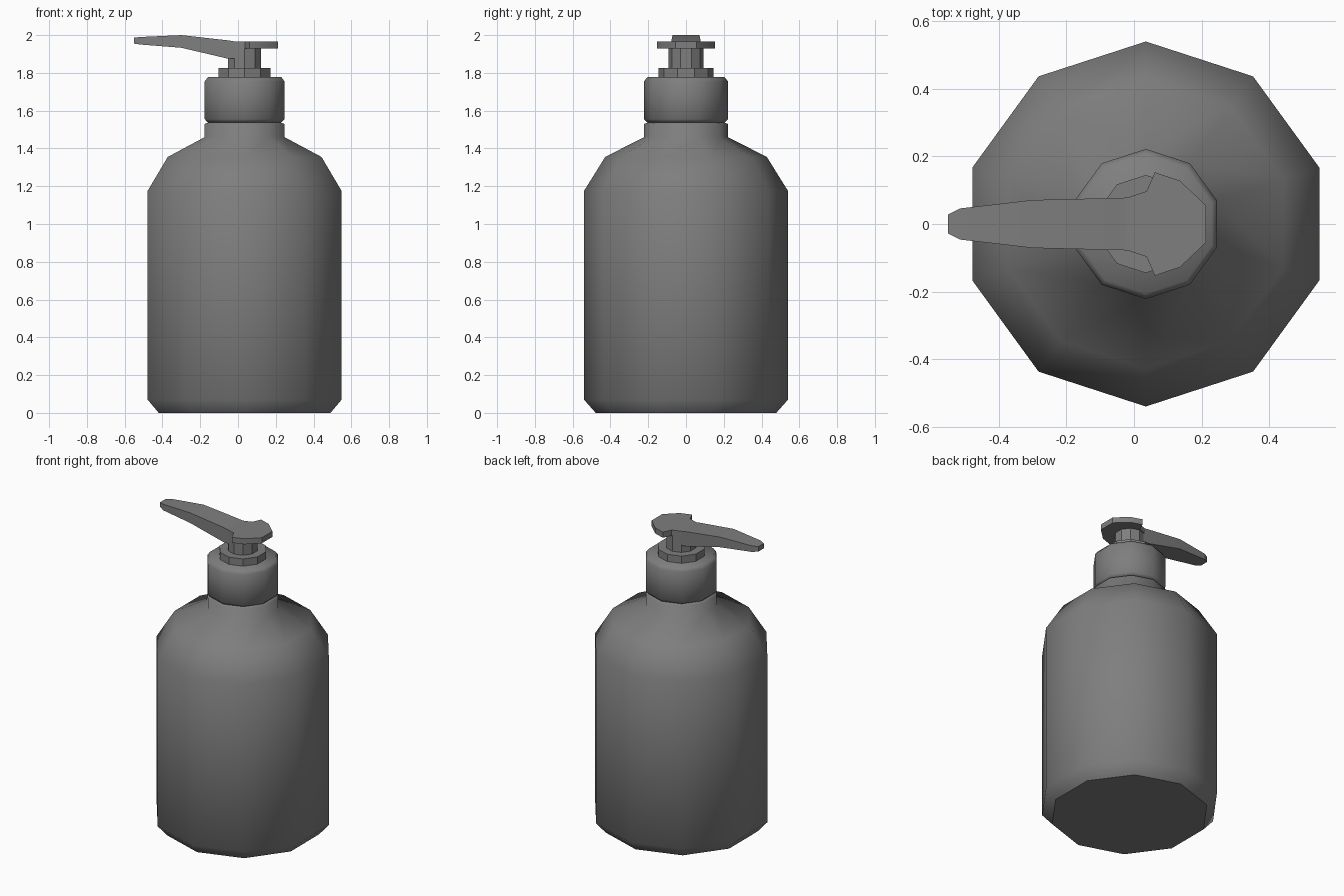
import bpy, bmesh
from math import pi, sin, cos, radians

if "Cube" in bpy.data.objects:
    bpy.data.objects.remove(bpy.data.objects["Cube"])

SIDES = 10
AXIS = 0.035  # x of the bottle axis

grey = bpy.data.materials.new("plain grey")
grey.use_nodes = True
colour = (0.21, 0.21, 0.21, 1)
grey.diffuse_color = colour
grey.node_tree.nodes["Principled BSDF"].inputs["Base Color"].default_value = colour


def finish(bm, name, angle):
    bmesh.ops.recalc_face_normals(bm, faces=bm.faces)
    mesh = bpy.data.meshes.new(name)
    bm.to_mesh(mesh)
    bm.free()
    mesh.materials.append(grey)
    obj = bpy.data.objects.new(name, mesh)
    bpy.context.collection.objects.link(obj)
    bpy.ops.object.select_all(action="DESELECT")
    obj.select_set(True)
    bpy.context.view_layer.objects.active = obj
    bpy.ops.object.shade_smooth_by_angle(angle=radians(angle))
    return obj


def loft(name, rings, angle):
    """Skin a list of equal-length point rings and cap both ends."""
    bm = bmesh.new()
    loops = [[bm.verts.new(p) for p in ring] for ring in rings]
    for a, b in zip(loops, loops[1:]):
        for i in range(len(a)):
            j = (i + 1) % len(a)
            bm.faces.new((a[i], a[j], b[j], b[i]))
    bm.faces.new(loops[0])
    bm.faces.new(loops[-1])
    return finish(bm, name, angle)


def lathe(name, profile, angle):
    """Ten-sided turned part with a corner facing the back."""
    turn = [pi / 2 + 2 * pi * i / SIDES for i in range(SIDES)]
    return loft(name, [[(AXIS + r * cos(t), r * sin(t), z) for t in turn]
                       for r, z in profile], angle)


# Bottle with chamfered foot, sloping shoulder and short neck
bottle = lathe("bottle", [(0.478, 0), (0.54, 0.07), (0.54, 1.175), (0.428, 1.355),
                          (0.222, 1.46), (0.222, 1.53), (0.2, 1.537)], 65)
for p in bottle.data.polygons:
    if len(p.vertices) > 4:
        p.use_smooth = False
# the foot rim stays crisp
for e in bottle.data.edges:
    e.use_edge_sharp = all(bottle.data.vertices[v].co.z < 0.01 for v in e.vertices)

# Screw cap, collar and stem
lathe("screw_cap", [(0.205, 1.537), (0.222, 1.555), (0.222, 1.755), (0.205, 1.777)], 60)
lathe("collar", [(0.145, 1.77), (0.145, 1.825)], 30)
lathe("pump_stem", [(0.092, 1.82), (0.092, 1.95)], 30)

# Press pad: half a ten-sided disc that narrows towards the spout
half = [(-0.02, 0.078), (0.037, 0.097), (0.062, 0.153), (0.136, 0.128), (0.213, 0.055)]
outline = half + [(x, -y) for x, y in reversed(half)]
loft("press_pad", [[(x, y, z) for x, y in outline] for z in (1.93, 1.967)], 30)

# Spout: tapering box sections given as x, half width, bottom, top
sections = [(-0.55, 0.028, 1.955, 1.987), (-0.515, 0.046, 1.95, 1.99),
            (-0.3, 0.071, 1.933, 2.0), (-0.052, 0.077, 1.875, 1.972),
            (-0.02, 0.078, 1.875, 1.967), (0.035, 0.078, 1.875, 1.967)]
loft("spout", [[(x, -w, lo), (x, w, lo), (x, w, hi), (x, -w, hi)]
               for x, w, lo, hi in sections], 20)
